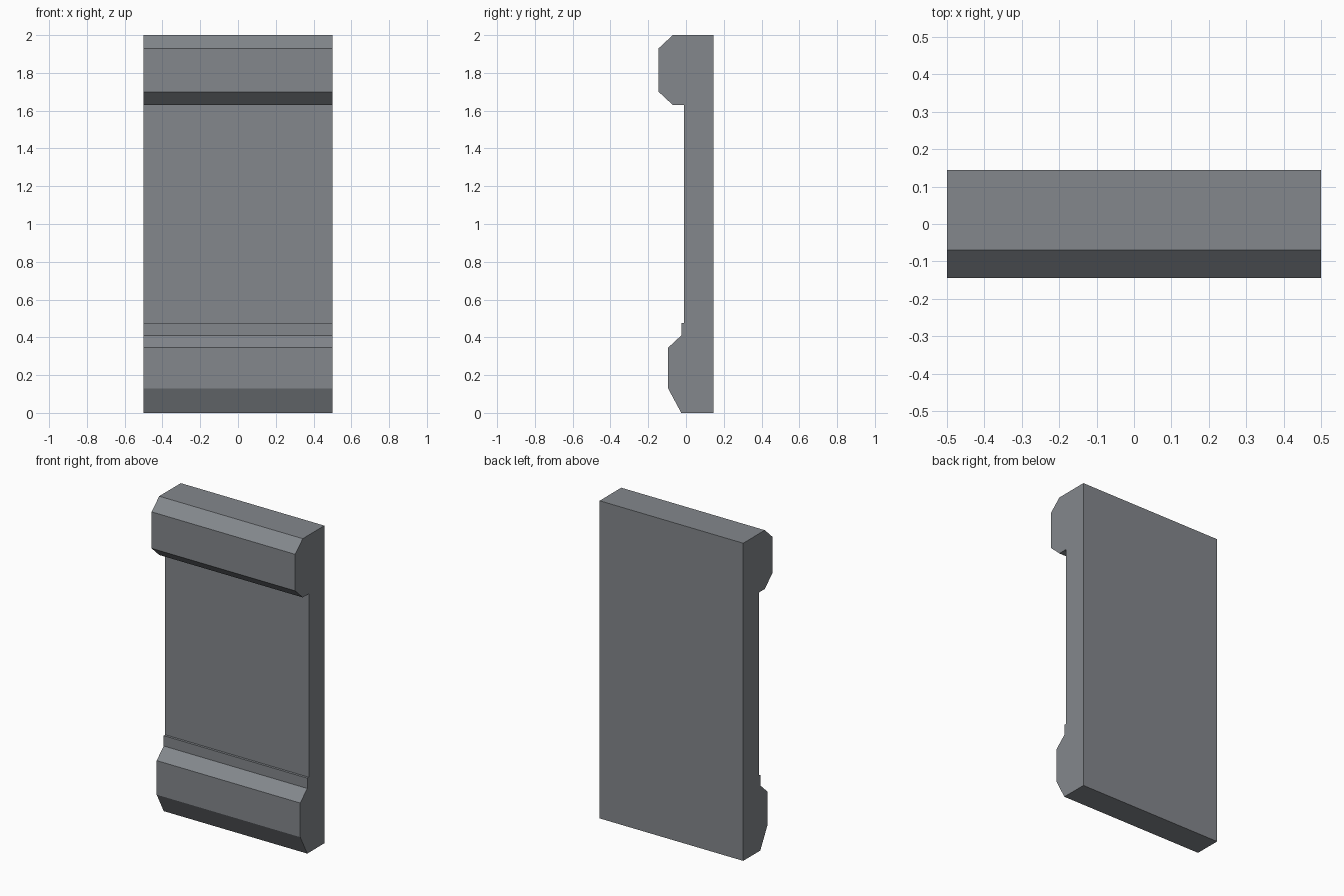
import bpy
import bmesh

# Remove the default cube
cube = bpy.data.objects.get("Cube")
if cube:
    bpy.data.objects.remove(cube, do_unlink=True)

# Flat grey
grey = bpy.data.materials.new("slate_grey")
grey.use_nodes = True
colour = (0.23, 0.245, 0.265, 1)
grey.diffuse_color = colour
grey.node_tree.nodes["Principled BSDF"].inputs["Base Color"].default_value = colour

HALF_WIDTH = 0.5
BACK = 0.145

# Side outline (y, z): back, bevelled base moulding, step, panel, bevelled top moulding
outline = [
    (BACK, 0), (-0.025, 0), (-0.095, 0.13), (-0.095, 0.345),
    (-0.025, 0.41), (-0.025, 0.475), (-0.01, 0.475),
    (-0.01, 1.63), (-0.07, 1.63), (-0.145, 1.7),
    (-0.145, 1.93), (-0.07, 2), (BACK, 2),
]

# Extrude the outline across the width
bm = bmesh.new()
side = bm.faces.new([bm.verts.new((-HALF_WIDTH, y, z)) for y, z in outline])
extruded = bmesh.ops.extrude_face_region(bm, geom=[side], use_keep_orig=True)
moved = [g for g in extruded["geom"] if isinstance(g, bmesh.types.BMVert)]
bmesh.ops.translate(bm, verts=moved, vec=(2 * HALF_WIDTH, 0, 0))
bmesh.ops.recalc_face_normals(bm, faces=bm.faces)

mesh = bpy.data.meshes.new("moulded_wall_panel")
bm.to_mesh(mesh)
bm.free()
mesh.materials.append(grey)
panel = bpy.data.objects.new("moulded_wall_panel", mesh)
bpy.context.collection.objects.link(panel)
